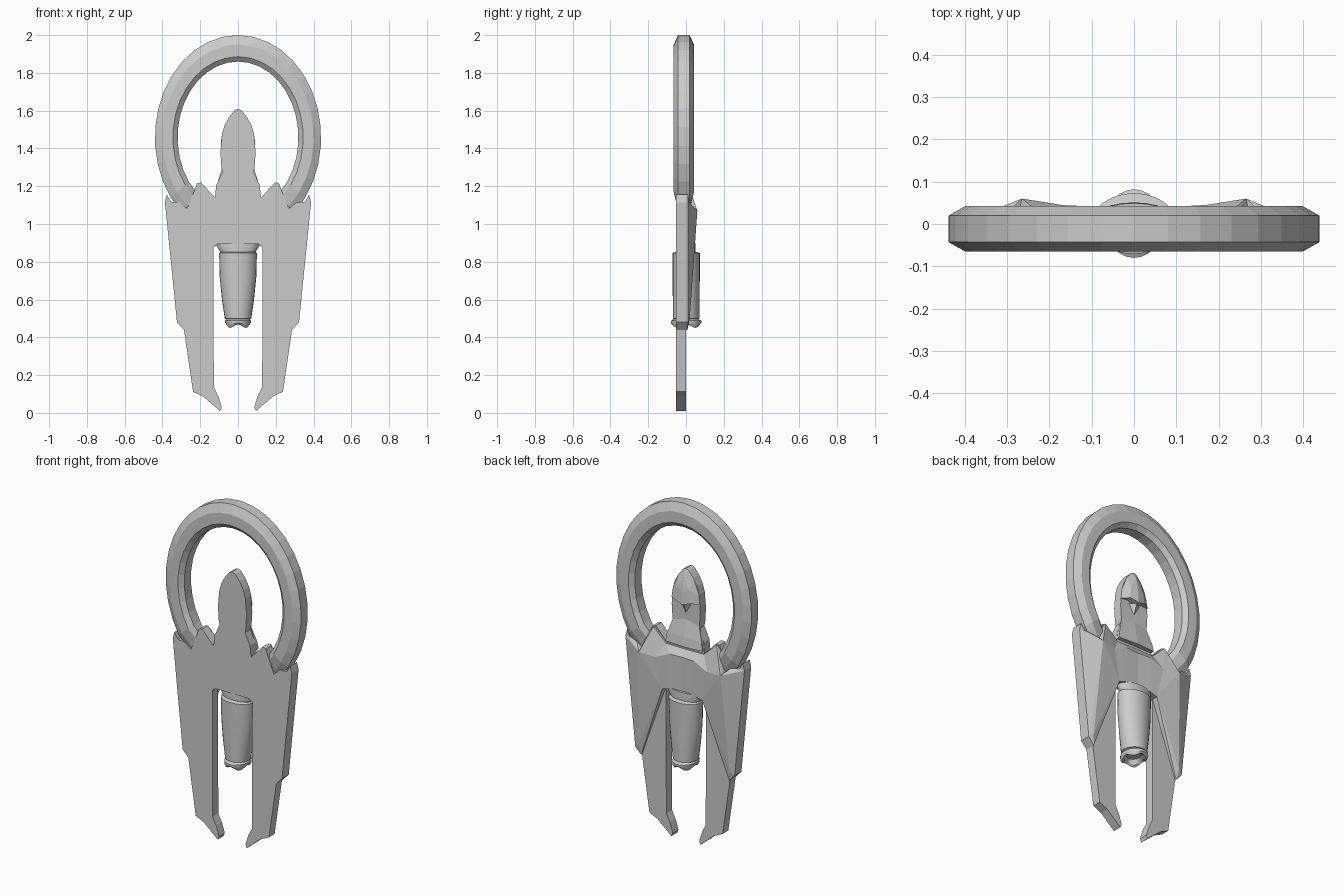
import bpy, bmesh
from math import sin, cos, pi, radians

if "Cube" in bpy.data.objects:
    bpy.data.objects.remove(bpy.data.objects["Cube"])

FRONT = -0.053  # flat front plane of the whole frame


def finish(name, bm):
    bmesh.ops.recalc_face_normals(bm, faces=bm.faces)
    me = bpy.data.meshes.new(name)
    bm.to_mesh(me)
    bm.free()
    ob = bpy.data.objects.new(name, me)
    bpy.context.collection.objects.link(ob)
    return ob


def slab(name, half, y0, y1):
    """Extrude a left-right symmetric outline; half runs down the +x side."""
    loop = half + [(-x, z) for x, z in reversed(half) if x > 0]
    bm = bmesh.new()
    bm.faces.new([bm.verts.new((x, y0, z)) for x, z in loop])
    new = bmesh.ops.extrude_face_region(bm, geom=bm.faces[:], use_keep_orig=True)["geom"]
    for v in new:
        if isinstance(v, bmesh.types.BMVert):
            v.co.y = y1
    return finish(name, bm)


def relief(name, pts, faces, base):
    """Faceted back surface (x, z, y) with walls down to a base, mirrored in x."""
    bm = bmesh.new()
    vs = [bm.verts.new((x, y, z)) for x, z, y in pts]
    for f in faces:
        bm.faces.new([vs[i] for i in f])
    new = bmesh.ops.extrude_face_region(bm, geom=bm.faces[:], use_keep_orig=True)["geom"]
    for v in new:
        if isinstance(v, bmesh.types.BMVert):
            v.co.y = base
    inner = [f for f in bm.faces if all(abs(v.co.x) < 1e-5 for v in f.verts)]
    bmesh.ops.delete(bm, geom=inner, context='FACES')
    ob = finish(name, bm)
    ob.modifiers.new("mirror", 'MIRROR')
    return ob


def loft(name, rings):
    """Skin closed rings of points and cap both ends."""
    bm = bmesh.new()
    rows = [[bm.verts.new(p) for p in r] for r in rings]
    n = len(rows[0])
    for a, b in zip(rows, rows[1:]):
        for i in range(n):
            j = (i + 1) % n
            bm.faces.new((a[i], a[j], b[j], b[i]))
    bm.faces.new(rows[0])
    bm.faces.new(rows[-1])
    return finish(name, bm)


# Two-legged frame
slab("forked_frame", [
    (0, 1.14), (.122, 1.14), (.196, 1.22), (.217, 1.215), (.23, 1.18), (.27, 1.08),
    (.307, 1.113), (.355, 1.118), (.376, 1.155), (.387, 1.115), (.323, .48),
    (.286, .44), (.238, .112), (.185, .087), (.095, .01), (.086, .03), (.095, .06),
    (.105, .09), (.128, .135), (.13, .877), (.11, .893), (0, .893)], FRONT, 0)

# Central pointed head
slab("head", [
    (0, 1.61), (.02, 1.6), (.048, 1.565), (.072, 1.52), (.085, 1.475), (.093, 1.38),
    (.088, 1.3), (.083, 1.275), (.115, 1.205), (.122, 1.14), (0, 1.14)], FRONT, 0)

# Rounded hood on the back of the head
relief("head_hood", [
    (0, 1.61, 0), (.02, 1.6, 0), (.048, 1.565, 0), (.085, 1.475, 0), (.092, 1.42, .003),
    (0, 1.56, .02), (.04, 1.5, .024), (.05, 1.425, .03), (0, 1.49, .034), (0, 1.41, .04)],
    [(0, 1, 5), (1, 2, 6, 5), (2, 3, 6), (3, 4, 7, 6), (5, 6, 8), (6, 7, 9, 8)], -.005)

# Raised neck block below the hood
relief("neck_block", [
    (0, 1.31, 0), (.086, 1.29, 0), (0, 1.22, .022), (.113, 1.205, .016),
    (0, 1.16, .03), (.119, 1.16, .022)],
    [(0, 1, 3, 2), (2, 3, 5, 4)], -.005)

# Small wedge in the recess under the hood
relief("head_wedge", [(0, 1.41, .022), (.035, 1.41, 0), (0, 1.35, 0)],
       [(0, 1, 2)], -.005)

# Faceted back armour with ridges and swept lower tips
relief("back_armour", [
    (0, 1.10, .036), (0, .893, .033), (.08, 1.10, .04), (.08, .893, .038),
    (.13, .88, .035), (.122, 1.14, .01), (.17, 1.06, .045), (.205, 1.217, .01),
    (.265, 1.07, .06), (.27, 1.08, .035), (.307, 1.113, .02), (.355, 1.118, .015),
    (.376, 1.155, .01), (.387, 1.115, .01), (.323, .48, .01), (.286, .44, .008),
    (.297, .5, .02), (0, 1.14, .012), (.23, 1.18, .01)],
    [(0, 1, 3, 2), (17, 0, 2, 5), (2, 3, 4, 6), (2, 6, 5), (5, 6, 7), (6, 8, 7),
     (7, 8, 18), (18, 8, 9), (9, 8, 10), (10, 8, 11), (11, 8, 13), (11, 13, 12),
     (8, 16, 14), (8, 14, 13), (16, 15, 14), (8, 6, 4), (8, 4, 16), (4, 15, 16)], 0)

# Open oval ring with bevelled section, thinning where it enters the frame
section = [(.44, .542, .031), (.40, .492, .0535), (.345, .428, .0535), (.32, .402, .031)]
section = [(a, b, s) for a, b, s in section] + [(a, b, -s) for a, b, s in reversed(section)]
angles = [-48, -36] + [-36 + 252 * i / 24 for i in range(1, 25)] + [228]
rings = []
for k, deg in enumerate(angles):
    t = radians(deg)
    thin = .65 if k in (0, len(angles) - 1) else 1
    rings.append([(a * cos(t), -.0115 + s * thin, 1.458 + b * sin(t)) for a, b, s in section])
loft("oval_ring", rings)

# Tapered oval barrel between the legs, with collar, end lip and scalloped hollow mouth
barrel = [  # z, x radius, y radius, scallop
    (.9, .11, .048, 0), (.875, .108, .05, 0), (.853, .094, .05, 0), (.847, .1, .072, 0),
    (.72, .097, .072, 0), (.6, .085, .071, 0), (.5, .07, .07, 0), (.497, .063, .064, 0),
    (.488, .069, .081, 0), (.472, .068, .081, .004), (.459, .06, .07, .009),
    (.465, .048, .056, .009), (.485, .035, .042, 0)]
ob = loft("barrel", [[(rx * cos(a), .001 + ry * sin(a), z + w * cos(4 * a))
                      for a in (2 * pi * i / 24 for i in range(24))]
                     for z, rx, ry, w in barrel])
bpy.ops.object.select_all(action='DESELECT')
ob.select_set(True)
bpy.context.view_layer.objects.active = ob
bpy.ops.object.shade_smooth_by_angle(angle=radians(30))
